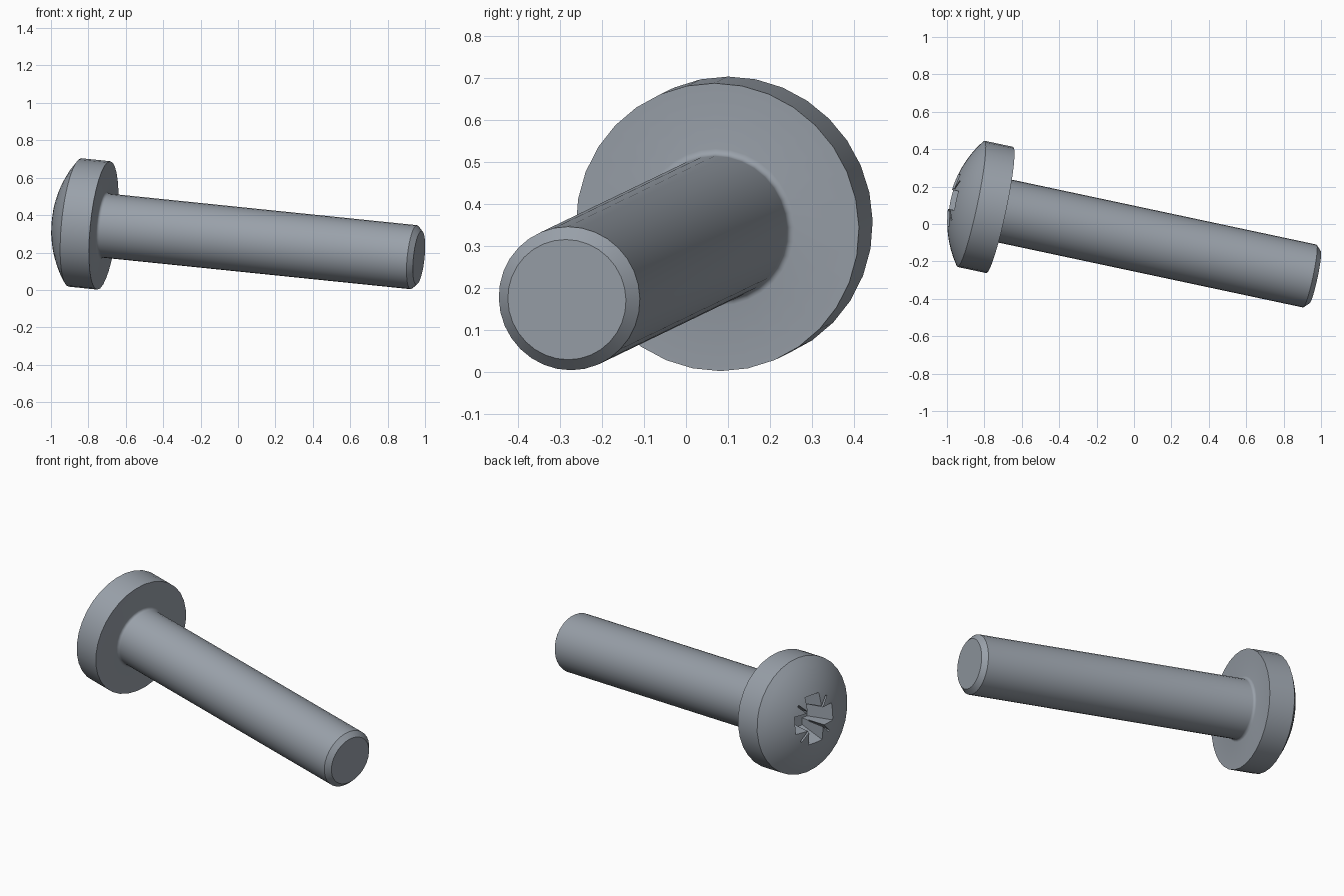
import bpy, bmesh, math
from mathutils import Matrix, Vector

cube = bpy.data.objects.get("Cube")
if cube:
    bpy.data.objects.remove(cube, do_unlink=True)

# Dimensions, measured along the screw axis from the underside of the head
HEAD_R, RIM, DOME = 0.345, 0.158, 0.115
SHANK_R, SHANK_LEN, CHAMFER, FILLET = 0.172, 1.704, 0.028, 0.016
APEX = -(RIM + DOME)
SEGMENTS = 32

steel = bpy.data.materials.new("steel grey")
steel.use_nodes = True
colour = (0.32, 0.355, 0.40, 1)
steel.diffuse_color = colour
steel.node_tree.nodes["Principled BSDF"].inputs["Base Color"].default_value = colour

# Leaning frame: local z runs from the head to the tip
axis = Vector((1, -0.213, -0.1025)).normalized()
side = Vector((0, 0, 1)).cross(axis).normalized()
up = axis.cross(side)
frame = Matrix((side, up, axis)).transposed().to_4x4()
frame.translation = (-0.718, 0.075, 0.345)


def make_object(name, bm):
    bmesh.ops.recalc_face_normals(bm, faces=bm.faces)
    mesh = bpy.data.meshes.new(name)
    bm.to_mesh(mesh)
    bm.free()
    mesh.materials.append(steel)
    obj = bpy.data.objects.new(name, mesh)
    obj.matrix_world = frame
    bpy.context.collection.objects.link(obj)
    return obj


def lathe(name, profile):
    bm = bmesh.new()
    verts = [bm.verts.new((r, 0, z)) for r, z in profile]
    edges = [bm.edges.new(pair) for pair in zip(verts, verts[1:])]
    bmesh.ops.spin(bm, geom=verts + edges, cent=(0, 0, 0), axis=(0, 0, 1),
                   angle=math.tau, steps=SEGMENTS, use_duplicate=False)
    bmesh.ops.remove_doubles(bm, verts=bm.verts, dist=1e-4)
    return make_object(name, bm)


def tapered_bar(name, length, width, bottom_length, bottom_width, depth, turn):
    """Bar across the axis, narrowing from above the dome down into the head."""
    bm = bmesh.new()
    bmesh.ops.create_cube(bm, size=2)
    for v in bm.verts:
        deep = v.co.z > 0
        v.co.x *= bottom_length if deep else length
        v.co.y *= bottom_width if deep else width
        v.co.z = APEX + depth if deep else APEX - 0.02
    bmesh.ops.rotate(bm, verts=bm.verts, cent=(0, 0, 0),
                     matrix=Matrix.Rotation(turn, 3, 'Z'))
    obj = make_object(name, bm)
    obj.hide_render = True
    return obj


# Domed head, underside fillet, plain shank and chamfered tip in one profile
sphere_r = (HEAD_R ** 2 + DOME ** 2) / (2 * DOME)
half_angle = math.asin(HEAD_R / sphere_r)
profile = []
for i in range(9):
    a = half_angle * i / 8
    profile.append((sphere_r * math.sin(a), APEX + sphere_r * (1 - math.cos(a))))
profile.append((HEAD_R, 0))
for i in range(5):
    a = math.pi / 2 * i / 4
    profile.append((SHANK_R + FILLET * (1 - math.sin(a)),
                    FILLET * (1 - math.cos(a))))
profile += [(SHANK_R, SHANK_LEN), (SHANK_R - CHAMFER, SHANK_LEN + CHAMFER),
            (0, SHANK_LEN + CHAMFER)]
body = lathe("screw_body", profile)

# Cross recess with four narrow diagonal grooves
cutters = []
for turn in (0, math.pi / 2):
    cutters.append(tapered_bar("recess_arm", 0.158, 0.054, 0.085, 0.044, 0.17, turn))
    cutters.append(tapered_bar("recess_groove", 0.178, 0.007, 0.09, 0.003, 0.12,
                               turn + math.pi / 4))
for cutter in cutters:
    mod = body.modifiers.new("recess", 'BOOLEAN')
    mod.operation = 'DIFFERENCE'
    mod.solver = 'EXACT'
    mod.object = cutter

# Bake the cuts, then discard the cutters
bpy.ops.object.select_all(action='DESELECT')
body.select_set(True)
bpy.context.view_layer.objects.active = body
for name in [m.name for m in body.modifiers]:
    bpy.ops.object.modifier_apply(modifier=name)
for cutter in cutters:
    bpy.data.objects.remove(cutter, do_unlink=True)
bpy.ops.object.shade_smooth_by_angle(angle=math.radians(30))
